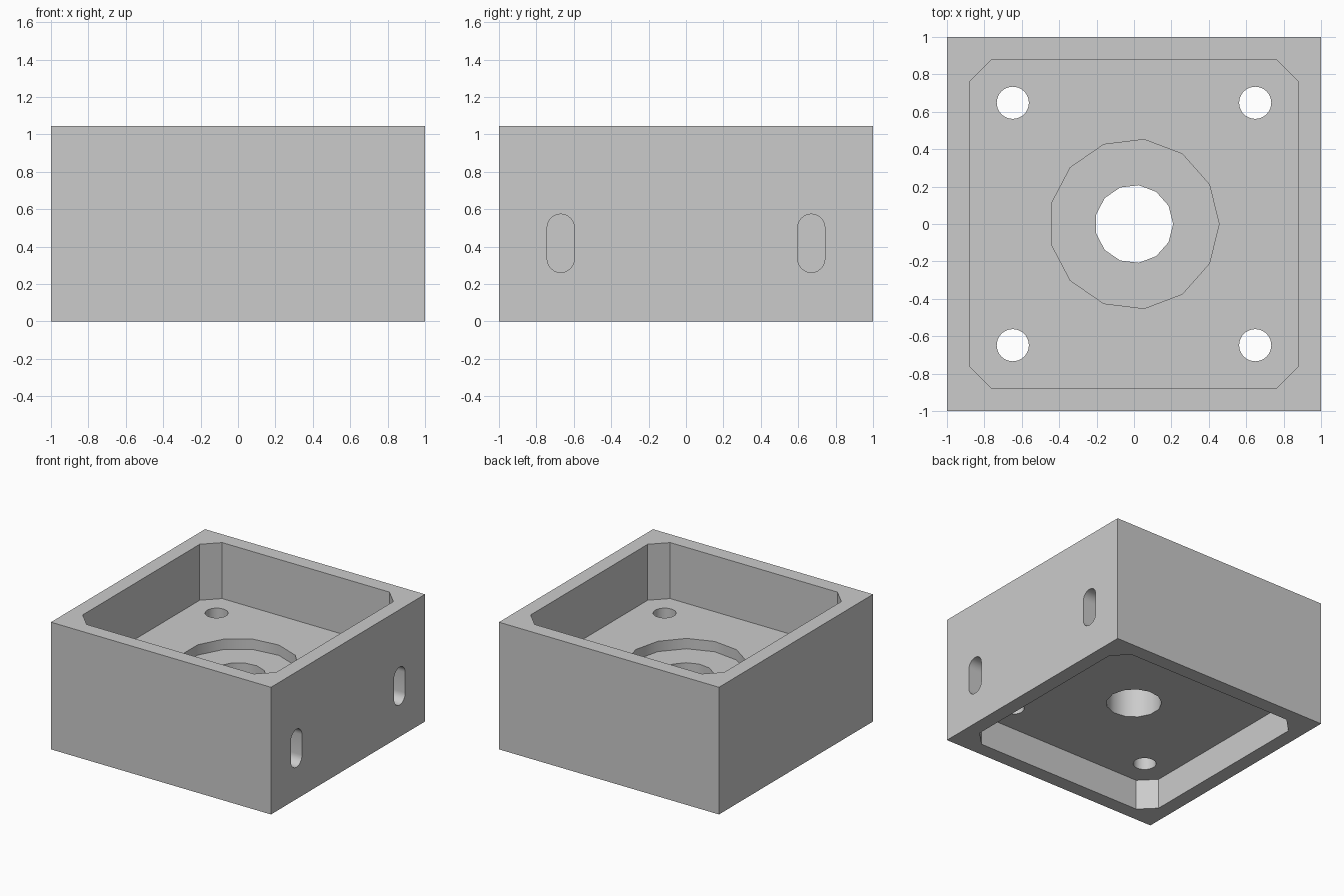
import bpy, bmesh
from math import cos, sin, pi, radians
from mathutils import Matrix

cube = bpy.data.objects.get("Cube")
if cube:
    bpy.data.objects.remove(cube, do_unlink=True)

HEIGHT = 1.045
DECK_TOP, DECK_BOTTOM = 0.585, 0.25   # central plate between the two pockets
HOLE_OFFSET = 0.648
SLOT_OFFSET, SLOT_DEPTH = 0.67, 0.15

grey = bpy.data.materials.new("plain_grey")
grey.use_nodes = True
grey.diffuse_color = (0.6, 0.6, 0.6, 1)
grey.node_tree.nodes["Principled BSDF"].inputs["Base Color"].default_value = (0.6, 0.6, 0.6, 1)


def prism(name, outline, low, high, matrix=Matrix()):
    """Extrude a flat outline from low to high, then place it."""
    bm = bmesh.new()
    base = bm.faces.new([bm.verts.new((x, y, low)) for x, y in outline])
    top = bmesh.ops.extrude_face_region(bm, geom=[base])["geom"]
    verts = [v for v in top if isinstance(v, bmesh.types.BMVert)]
    bmesh.ops.translate(bm, verts=verts, vec=(0, 0, high - low))
    bm.transform(matrix)
    bmesh.ops.recalc_face_normals(bm, faces=bm.faces)
    mesh = bpy.data.meshes.new(name)
    bm.to_mesh(mesh)
    bm.free()
    mesh.materials.append(grey)
    obj = bpy.data.objects.new(name, mesh)
    bpy.context.collection.objects.link(obj)
    return obj


def circle(radius, sides, cx=0, cy=0):
    steps = [2 * pi * i / sides for i in range(sides)]
    return [(cx + radius * cos(a), cy + radius * sin(a)) for a in steps]


def chamfered_square(half, inner):
    corners = []
    for sx, sy in ((1, 1), (-1, 1), (-1, -1), (1, -1)):
        pair = [(sx * half, sy * inner), (sx * inner, sy * half)]
        corners += pair if sx * sy > 0 else pair[::-1]
    return corners


def stadium(radius, half_length, steps=12):
    arc = [pi * i / steps for i in range(steps + 1)]
    upper = [(radius * cos(a), half_length - radius + radius * sin(a)) for a in arc]
    return upper + [(-x, -y) for x, y in upper]


# Outer block
housing = prism("housing", [(-1, -1), (1, -1), (1, 1), (-1, 1)], 0, HEIGHT)

# Upper and lower pockets, stepped centre bore
pocket = chamfered_square(0.88, 0.76)
cutters = [
    prism("upper_pocket", pocket, DECK_TOP, HEIGHT + 0.1),
    prism("lower_pocket", pocket, -0.1, DECK_BOTTOM),
    prism("counterbore", circle(0.455, 13), DECK_TOP - 0.085, DECK_TOP + 0.1),
    prism("centre_bore", circle(0.209, 13), 0.1, 0.8),
]

# Corner screw holes and blind side slots
for sx in (-1, 1):
    for sy in (-1, 1):
        hole = circle(0.086, 32, sx * HOLE_OFFSET, sy * HOLE_OFFSET)
        cutters.append(prism("screw_hole", hole, 0.1, 0.8))
        place = (Matrix.Translation((sx, sy * SLOT_OFFSET, 0.418))
                 @ Matrix.Rotation(pi / 2, 4, "Z") @ Matrix.Rotation(pi / 2, 4, "X"))
        cutters.append(prism("side_slot", stadium(0.0725, 0.156),
                             -SLOT_DEPTH, SLOT_DEPTH, place))

# Cut everything out of the block and bake the result
for cutter in cutters:
    cutter.hide_render = True
    mod = housing.modifiers.new(cutter.name, "BOOLEAN")
    mod.operation = "DIFFERENCE"
    mod.solver = "EXACT"
    mod.object = cutter
graph = bpy.context.evaluated_depsgraph_get()
baked = bpy.data.meshes.new_from_object(housing.evaluated_get(graph))
housing.modifiers.clear()
housing.data = baked
for cutter in cutters:
    bpy.data.objects.remove(cutter, do_unlink=True)

bpy.ops.object.select_all(action="DESELECT")
housing.select_set(True)
bpy.context.view_layer.objects.active = housing
bpy.ops.object.shade_smooth_by_angle(angle=radians(30))
